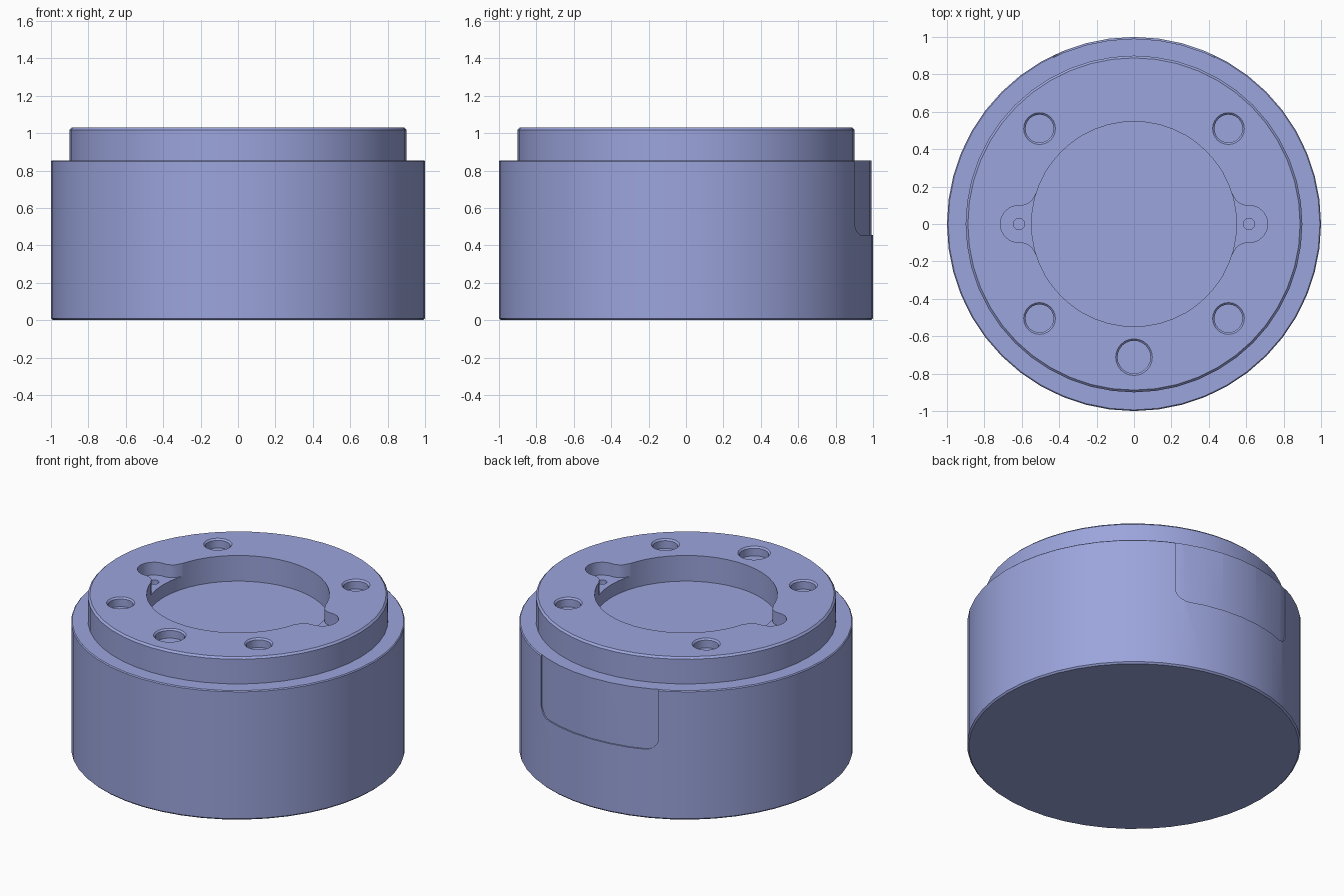
import bpy, bmesh
from math import sin, cos, pi, radians

if "Cube" in bpy.data.objects:
    bpy.data.objects.remove(bpy.data.objects["Cube"])

TOP, LEDGE, SIDES = 1.03, 0.855, 48


def make_object(name, bm):
    bmesh.ops.recalc_face_normals(bm, faces=bm.faces)
    mesh = bpy.data.meshes.new(name)
    bm.to_mesh(mesh)
    bm.free()
    obj = bpy.data.objects.new(name, mesh)
    bpy.context.collection.objects.link(obj)
    return obj


def lathe(name, profile, sides, at=(0, 0)):
    """Closed solid from (radius, z) points, capped at both ends."""
    bm = bmesh.new()
    rings = [[bm.verts.new((at[0] + r * cos(2 * pi * i / sides),
                            at[1] + r * sin(2 * pi * i / sides), z))
              for i in range(sides)] for r, z in profile]
    for a, b in zip(rings, rings[1:]):
        for i in range(sides):
            j = (i + 1) % sides
            bm.faces.new((a[i], a[j], b[j], b[i]))
    bm.faces.new(rings[0])
    bm.faces.new(rings[-1])
    return make_object(name, bm)


def prism(name, points, offset):
    """Extrude a flat outline of 3D points along an offset."""
    bm = bmesh.new()
    face = bm.faces.new([bm.verts.new(p) for p in points])
    moved = bmesh.ops.extrude_face_region(bm, geom=[face])["geom"]
    bmesh.ops.translate(bm, vec=offset,
                        verts=[v for v in moved if isinstance(v, bmesh.types.BMVert)])
    return make_object(name, bm)


def cut(target, cutter):
    mod = target.modifiers.new("cut", 'BOOLEAN')
    mod.operation, mod.solver, mod.object = 'DIFFERENCE', 'EXACT', cutter
    bpy.context.view_layer.objects.active = target
    bpy.ops.object.modifier_apply(modifier=mod.name)
    bpy.data.objects.remove(cutter)


def hole(name, r, floor, at, sides=24, chamfer=0.01):
    return lathe(name, [(r - chamfer, floor), (r - chamfer, TOP - chamfer),
                        (r, TOP), (r, TOP + 0.1)], sides, at)


# Blue-grey finish
blue = bpy.data.materials.new("blue_grey")
blue.diffuse_color = (0.33, 0.375, 0.72, 1)
blue.use_nodes = True
blue.node_tree.nodes["Principled BSDF"].inputs["Base Color"].default_value = blue.diffuse_color

# Stepped round body
housing = lathe("housing", [(0.99, 0), (1, 0.01), (1, LEDGE - 0.006), (0.994, LEDGE),
                            (0.9, LEDGE), (0.9, TOP - 0.012), (0.888, TOP)], SIDES)
housing.data.materials.append(blue)

# Central pocket
cut(housing, lathe("pocket_cutter", [(0.548, 0.86), (0.548, TOP + 0.1)], SIDES))

# Shallow side ears with flared mouths, each with a small pin hole
for s in (-1, 1):
    flare = [(0.57, 0.107), (0.545, 0.125), (0.522, 0.165), (0.4, 0.165)]
    arc = [(0.615 + 0.1 * cos(radians(a)), 0.1 * sin(radians(a)))
           for a in range(-100, 101, 20)]
    outline = arc + flare + [(x, -y) for x, y in reversed(flare)]
    cut(housing, prism("ear_cutter", [(s * x, y, 0.945) for x, y in outline], (0, 0, 0.2)))
    cut(housing, lathe("pin_cutter", [(0.03, 0.88), (0.03, TOP + 0.1)], 16, (s * 0.615, 0)))

# Four screw holes and one larger front hole
for x in (-0.505, 0.505):
    for y in (-0.505, 0.51):
        cut(housing, hole("screw_cutter", 0.085, 0.97, (x, y)))
cut(housing, hole("front_hole_cutter", 0.098, 0.97, (0, -0.712)))

# Thin curved recess with round lower corners on the back
w, low, r = 0.43, 0.455, 0.08
corner = [(w - r + r * sin(radians(a)), low + r - r * cos(radians(a)))
          for a in range(0, 91, 15)]
side = corner + [(w, 1.2)]
panel = side + [(-x, z) for x, z in reversed(side)]
recess = prism("recess_cutter", [(x, 0.6, z) for x, z in panel], (0, 0.6, 0))
cut(recess, lathe("recess_core", [(0.991, -0.1), (0.991, 1.4)], SIDES))
cut(housing, recess)

# One finish throughout, smooth walls with crisp edges
housing.data.materials.clear()
housing.data.materials.append(blue)
for face in housing.data.polygons:
    face.material_index = 0
bpy.ops.object.select_all(action='DESELECT')
housing.select_set(True)
bpy.context.view_layer.objects.active = housing
bpy.ops.object.shade_smooth_by_angle(angle=radians(30))
